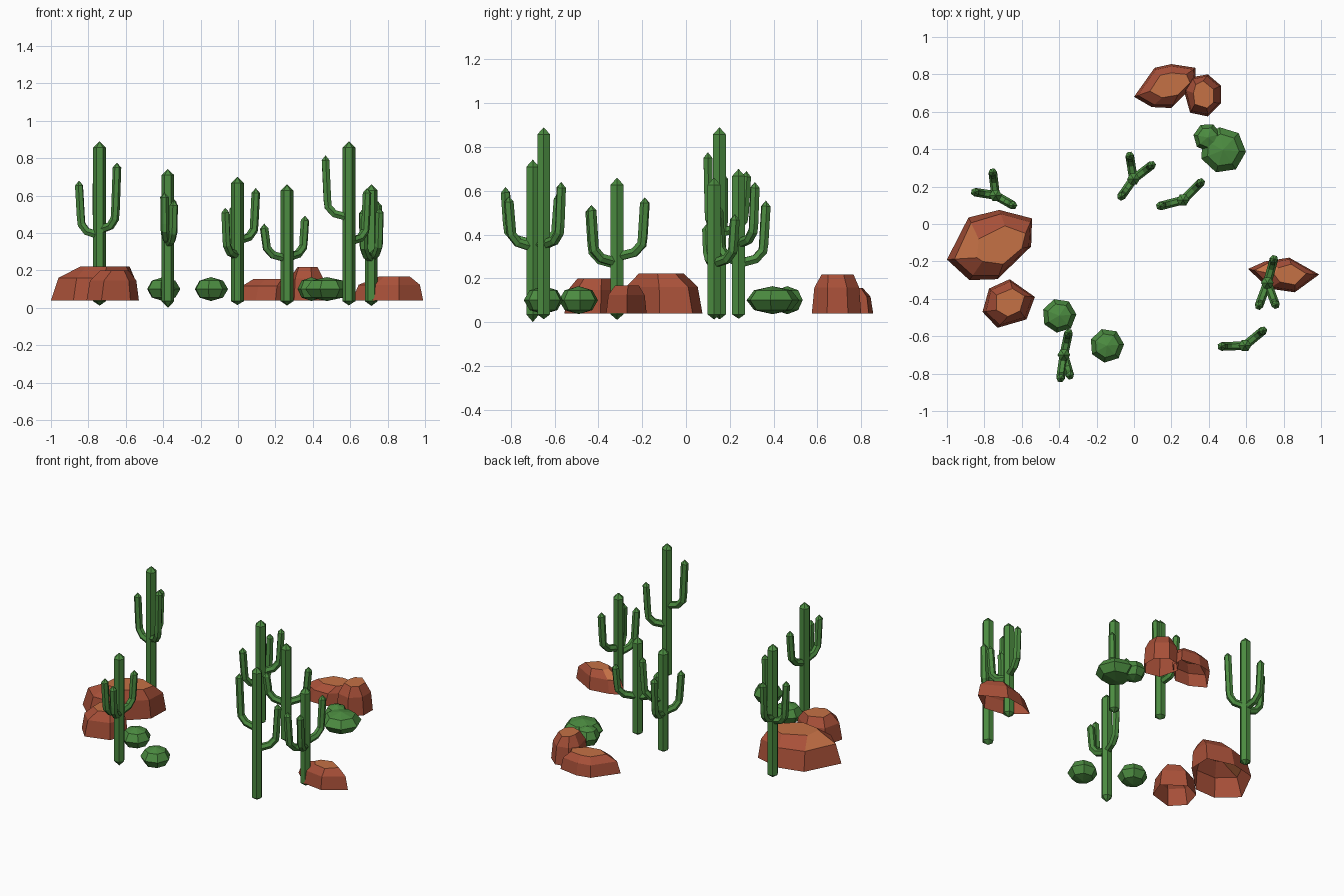
import bpy, bmesh, math
from mathutils import Vector

if "Cube" in bpy.data.objects:
    bpy.data.objects.remove(bpy.data.objects["Cube"])


def material(name, rgb):
    m = bpy.data.materials.new(name)
    m.diffuse_color = (*rgb, 1)
    m.use_nodes = True
    m.node_tree.nodes["Principled BSDF"].inputs["Base Color"].default_value = m.diffuse_color
    return m


GREEN = material("cactus green", (0.072, 0.262, 0.052))
RED = material("rock red", (0.39, 0.08, 0.04))
ORANGE = material("rock top orange", (0.56, 0.165, 0.06))


def finish(bm, name, mats):
    me = bpy.data.meshes.new(name)
    bm.to_mesh(me)
    bm.free()
    for m in mats:
        me.materials.append(m)
    ob = bpy.data.objects.new(name, me)
    bpy.context.collection.objects.link(ob)


def tube(bm, pts, radius, side, sides=6):
    """Faceted stem through pts; first and last points are cone tips."""
    rings = []
    for i in range(1, len(pts) - 1):
        t = (pts[i + 1] - pts[i - 1]).normalized()
        other = t.cross(side).normalized()
        ring = []
        for k in range(sides):
            a = 2 * math.pi * k / sides
            ring.append(bm.verts.new(pts[i] + radius * (side * math.cos(a) + other * math.sin(a))))
        rings.append(ring)
    tips = bm.verts.new(pts[0]), bm.verts.new(pts[-1])
    for k in range(sides):
        j = (k + 1) % sides
        for lo, hi in zip(rings, rings[1:]):
            bm.faces.new((lo[k], lo[j], hi[j], hi[k]))
        bm.faces.new((tips[0], rings[0][j], rings[0][k]))
        bm.faces.new((tips[1], rings[-1][k], rings[-1][j]))


def cactus(name, x, y, bottom, top, arms):
    bm = bmesh.new()
    # trunk
    tube(bm, [Vector((x, y, z)) for z in (bottom, 0.035, top - 0.033, top)], 0.034, Vector((1, 0, 0)))
    # arms: tip x, tip y, height where it leaves the trunk, tip height
    for ax, ay, z0, z1 in arms:
        d = Vector((ax - x, ay - y, 0))
        reach = d.length
        d.normalize()
        profile = [(-0.01, z0 - 0.005), (0.01, z0), (reach * 0.62, z0 + 0.018), (reach - 0.014, z0 + 0.055),
                   (reach - 0.01, z0 + 0.09), (reach, z1 - 0.026), (reach, z1)]
        pts = [Vector((x, y, z)) + d * r for r, z in profile]
        tube(bm, pts, 0.023, Vector((-d.y, d.x, 0)))
    bmesh.ops.recalc_face_normals(bm, faces=bm.faces)
    finish(bm, name, [GREEN])


def rock(name, height, base, top):
    """Open-bottomed rock: base ring, shoulder ring and flat top."""
    bm = bmesh.new()
    z0 = 0.04
    rings = []
    for t, h in ((0, 0), (0.25, 0.66), (1, 1)):
        z = z0 + (height - z0) * h
        rings.append([bm.verts.new((a + (c - a) * t, b + (d - b) * t, z))
                      for (a, b), (c, d) in zip(base, top)])
    n = len(base)
    for lo, hi in zip(rings, rings[1:]):
        for i in range(n):
            j = (i + 1) % n
            bm.faces.new((lo[j], lo[i], hi[i], hi[j]))
    bm.faces.new(rings[-1][::-1])
    bm.normal_update()
    for f in bm.faces:  # gentle slopes are orange
        f.material_index = 1 if f.normal.z > 0.82 else 0
    finish(bm, name, [RED, ORANGE])


def bush(name, x, y, r, turn):
    bm = bmesh.new()
    bmesh.ops.create_uvsphere(bm, u_segments=7, v_segments=4, radius=1)
    c, s = math.cos(turn), math.sin(turn)
    for v in bm.verts:
        a, b, z = v.co
        v.co = (x + r * (a * c - b * s), y + r * (a * s + b * c), 0.1 + 0.064 * z)
    finish(bm, name, [GREEN])


# cacti
cactus("cactus_tall_left", -0.74, 0.153, 0.012, 0.89,
       [(-0.85, 0.17, 0.39, 0.68), (-0.755, 0.276, 0.41, 0.69), (-0.647, 0.1, 0.42, 0.776)])
cactus("cactus_center", -0.003, 0.24, 0.015, 0.70,
       [(-0.068, 0.147, 0.28, 0.535), (-0.023, 0.365, 0.27, 0.555), (0.095, 0.315, 0.36, 0.64)])
cactus("cactus_center_right", 0.262, 0.128, 0.012, 0.66,
       [(0.14, 0.096, 0.265, 0.45), (0.358, 0.223, 0.27, 0.493)])
cactus("cactus_tall_right", 0.593, -0.65, 0.013, 0.89,
       [(0.468, -0.655, 0.485, 0.815), (0.69, -0.57, 0.355, 0.64)])
cactus("cactus_right", 0.713, -0.315, 0.01, 0.66,
       [(0.748, -0.188, 0.3, 0.57), (0.668, -0.437, 0.265, 0.53), (0.757, -0.432, 0.275, 0.535)])
cactus("cactus_front", -0.375, -0.70, 0.0, 0.742,
       [(-0.393, -0.825, 0.36, 0.617), (-0.343, -0.81, 0.345, 0.575), (-0.35, -0.582, 0.35, 0.59)])

# bushes
bush("bush_front_left", -0.4, -0.49, 0.092, 0.3)
bush("bush_front", -0.145, -0.65, 0.092, 0.3)
bush("bush_back_large", 0.475, 0.395, 0.124, 0.15)
bush("bush_back_small", 0.393, 0.463, 0.076, 0.5)

# rocks
rock("rock_left_large", 0.222,
     [(-1, -.19), (-.885, .035), (-.72, .075), (-.545, .03), (-.55, -.12), (-.73, -.295), (-.88, -.3)],
     [(-.84, -.18), (-.83, -.08), (-.69, -.01), (-.58, -.05), (-.60, -.13), (-.70, -.215), (-.81, -.2)])
rock("rock_left_small", 0.2,
     [(-.81, -.47), (-.775, -.345), (-.665, -.295), (-.53, -.39), (-.575, -.51), (-.73, -.555)],
     [(-.735, -.46), (-.735, -.38), (-.65, -.345), (-.585, -.385), (-.61, -.465), (-.675, -.495)])
rock("rock_back_wide", 0.155,
     [(0, .68), (.11, .835), (.2, .855), (.33, .835), (.33, .75), (.2, .62), (.095, .625)],
     [(.085, .71), (.14, .795), (.2, .808), (.28, .8), (.3, .755), (.235, .69), (.15, .675)])
rock("rock_back_tall", 0.218,
     [(.265, .72), (.31, .785), (.395, .8), (.465, .74), (.465, .645), (.395, .575), (.3, .595)],
     [(.318, .7), (.33, .745), (.37, .765), (.425, .72), (.425, .65), (.39, .62), (.325, .64)])
rock("rock_right", 0.166,
     [(.61, -.24), (.70, -.2), (.83, -.18), (.99, -.27), (.86, -.365), (.72, -.345)],
     [(.75, -.27), (.77, -.235), (.84, -.215), (.92, -.265), (.86, -.325), (.78, -.31)])
